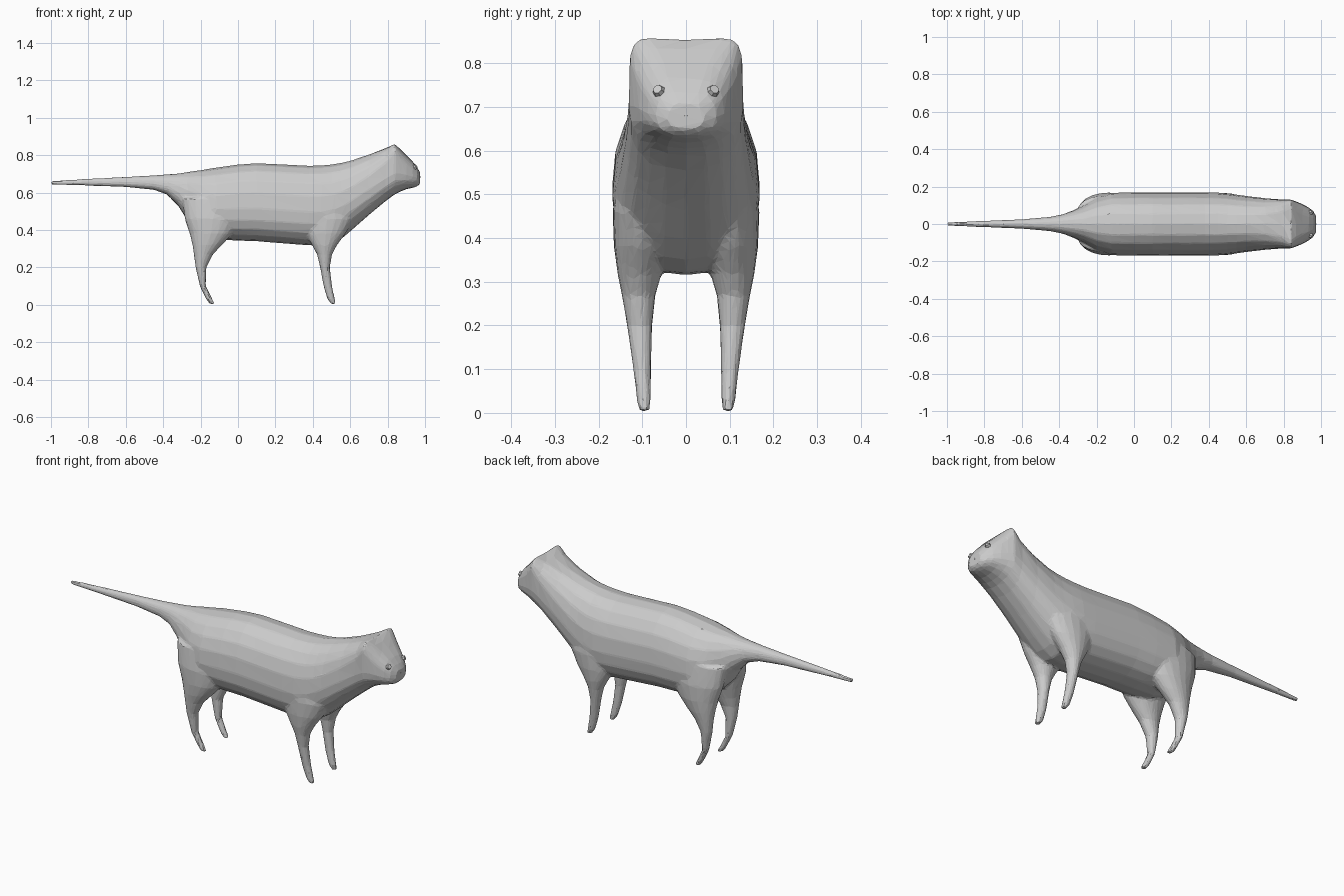
import bpy, bmesh, math
from mathutils import Vector

if "Cube" in bpy.data.objects:
    bpy.data.objects.remove(bpy.data.objects["Cube"])

SIDES = 20


def spow(v, e):
    return math.copysign(abs(v) ** e, v)


def loft(name, rings):
    """Skin a list of closed rings and cap both ends."""
    bm = bmesh.new()
    rows = [[bm.verts.new(p) for p in ring] for ring in rings]
    for a, b in zip(rows, rows[1:]):
        for i in range(SIDES):
            j = (i + 1) % SIDES
            bm.faces.new((a[i], a[j], b[j], b[i]))
    bm.faces.new(rows[0])
    bm.faces.new(rows[-1])
    bmesh.ops.recalc_face_normals(bm, faces=bm.faces)
    me = bpy.data.meshes.new(name)
    bm.to_mesh(me)
    bm.free()
    ob = bpy.data.objects.new(name, me)
    bpy.context.collection.objects.link(ob)
    return ob


def body_ring(x, bottom, top, hw, n=2.2, ear=0.0):
    mid = bottom + 0.42 * (top - bottom)
    ring = []
    for i in range(SIDES):
        a = 2 * math.pi * i / SIDES
        c, s = math.cos(a), math.sin(a)
        e = 2 / n if s > 0 else 2 / 2.3
        y = hw * spow(c, e)
        z = mid + spow(s, e) * ((top - mid) if s > 0 else (mid - bottom))
        if s > 0.3:
            z += ear * (abs(y) / hw) ** 2
        ring.append((x, y, z))
    return ring


def leg_ring(side, z, back, front, inner, outer):
    cx, cy = (back + front) / 2, (inner + outer) / 2
    rx, ry = (front - back) / 2, (outer - inner) / 2
    return [(cx + rx * math.cos(2 * math.pi * i / SIDES),
             side * (cy + ry * math.sin(2 * math.pi * i / SIDES)), z)
            for i in range(SIDES)]


# Tail, torso, neck and head: x, bottom, top, half width, squareness, ear lift
BODY = [
    (-1.0, .643, .662, .010), (-.8, .637, .674, .017), (-.6, .630, .684, .025),
    (-.45, .615, .692, .038), (-.38, .59, .697, .052), (-.32, .53, .702, .075),
    (-.27, .45, .71, .10), (-.2, .38, .72, .142), (-.12, .35, .733, .167),
    (0, .343, .75, .169), (.1, .340, .757, .169), (.25, .328, .75, .169),
    (.38, .318, .744, .169), (.45, .315, .746, .168), (.5, .32, .75, .164),
    (.55, .35, .758, .157), (.6, .392, .77, .15), (.7, .48, .803, .138, 2.5),
    (.79, .555, .838, .131, 3.5, .004), (.838, .59, .855, .131, 6, .016),
    (.865, .604, .835, .121, 4.5, .005), (.9, .618, .80, .107, 3.5),
    (.935, .626, .765, .088, 3), (.958, .633, .735, .070, 2.8),
    (.974, .648, .708, .042, 2.5),
]
parts = [loft("body", [body_ring(*r) for r in BODY])]

# Legs: z, back x, front x, inner y, outer y
FRONT_LEG = [
    (.004, .497, .524, .083, .108), (.03, .478, .518, .080, .113),
    (.1, .457, .503, .079, .121), (.2, .439, .491, .077, .135),
    (.27, .422, .503, .070, .147), (.32, .395, .53, .055, .157),
    (.38, .36, .575, .035, .164), (.46, .33, .62, .02, .167),
    (.58, .32, .60, .02, .155),
]
HIND_LEG = [
    (.004, -.152, -.122, .083, .108), (.03, -.170, -.137, .080, .113),
    (.1, -.204, -.172, .079, .121), (.2, -.227, -.169, .077, .135),
    (.27, -.236, -.133, .070, .147), (.32, -.244, -.085, .055, .157),
    (.38, -.258, -.03, .035, .165), (.46, -.285, .02, .02, .168),
    (.57, -.30, .03, .01, .152),
]
for side in (1, -1):
    for name, rows in (("front_leg", FRONT_LEG), ("hind_leg", HIND_LEG)):
        parts.append(loft(name, [leg_ring(side, *r) for r in rows]))

# Fuse into one faceted skin with soft joints
bpy.ops.object.select_all(action='DESELECT')
for ob in parts:
    ob.select_set(True)
skin = parts[0]
bpy.context.view_layer.objects.active = skin
bpy.ops.object.join()
skin.name = "cat_body"
m = skin.modifiers.new("fuse", 'REMESH')
m.mode = 'VOXEL'
m.voxel_size = 0.007
m = skin.modifiers.new("soften", 'SMOOTH')
m.factor = 0.5
m.iterations = 6
m = skin.modifiers.new("facets", 'DECIMATE')
m.ratio = 0.04
bpy.ops.object.convert(target='MESH')
for p in skin.data.polygons:
    p.use_smooth = False


# Eyes and nose: small low-sided discs set in the face
def disc(name, loc, direction, radius, depth, sides):
    bpy.ops.mesh.primitive_cone_add(vertices=sides, radius1=radius, radius2=radius * .6,
                                    depth=depth, location=loc)
    ob = bpy.context.object
    ob.name = name
    ob.rotation_euler = Vector(direction).to_track_quat('Z', 'Y').to_euler()
    return ob


for side, name in ((1, "left_eye"), (-1, "right_eye")):
    disc(name, (.945, side * .062, .736), (.8, side * .35, .45), .018, .02, 7)
nose = disc("nose", (.968, 0, .682), (1, 0, .1), .011, .014, 3)
nose.scale = (.5, 1, 1)
